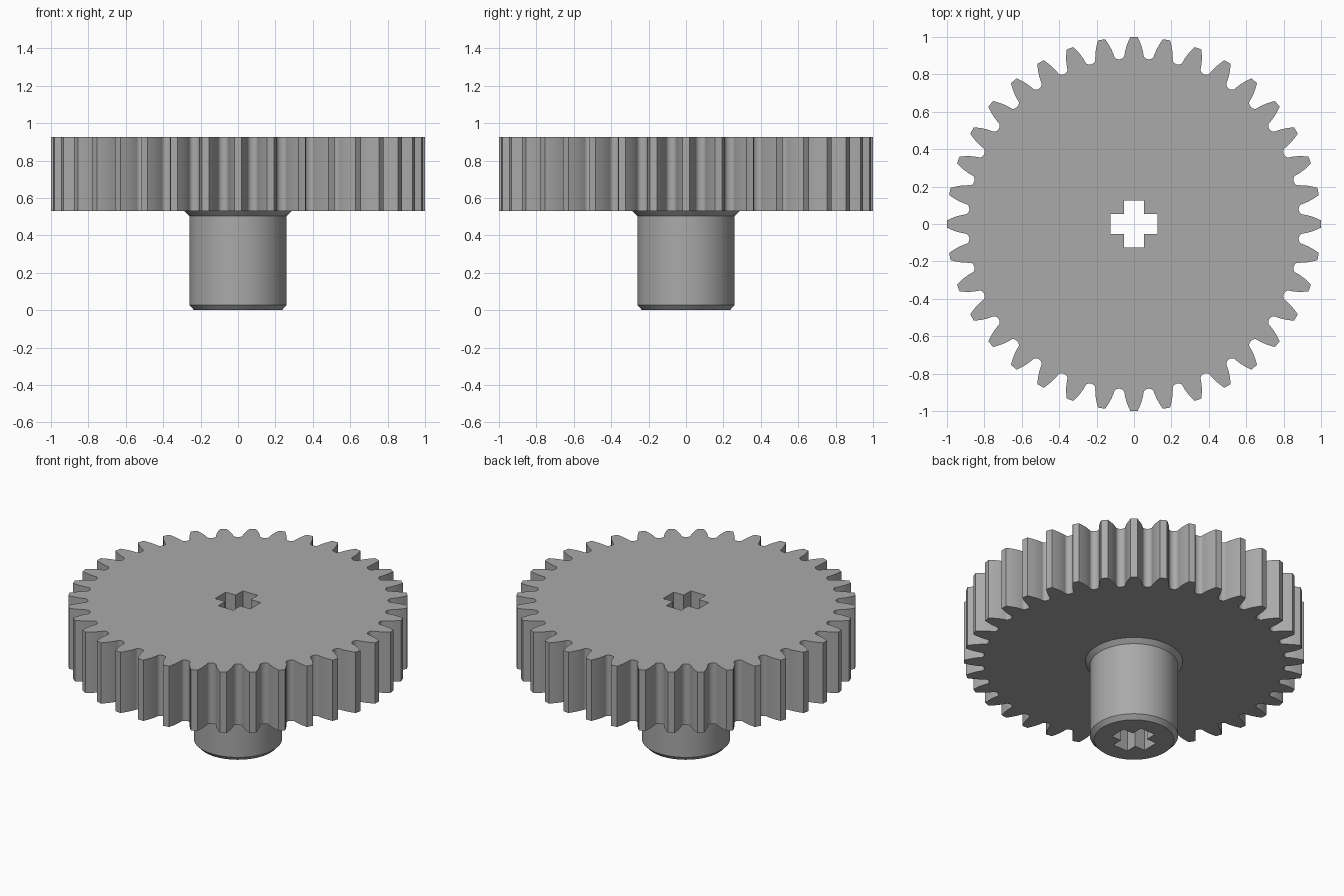
import bpy
import bmesh
from math import pi, sin, cos, tan, acos, radians

if "Cube" in bpy.data.objects:
    bpy.data.objects.remove(bpy.data.objects["Cube"], do_unlink=True)

TEETH = 36
TIP, PITCH, FLANK_END, ROOT = 1.0, 0.947, 0.905, 0.884
GEAR_BOTTOM, GEAR_TOP = 0.53, 0.925
HUB_STEPS = 64

grey = bpy.data.materials.new("plain grey")
grey.use_nodes = True
COLOUR = (0.4, 0.4, 0.4, 1)
grey.diffuse_color = COLOUR
grey.node_tree.nodes["Principled BSDF"].inputs["Base Color"].default_value = COLOUR


def involute(angle):
    return tan(angle) - angle


def half_angle(r):
    """Half the angular thickness of a tooth at radius r."""
    pressure = radians(20)
    base = PITCH * cos(pressure)
    return pi / (2 * TEETH) + involute(pressure) - involute(acos(base / r))


def gear_outline():
    # Half a tooth, from tip corner down the flank to the rounded root
    half = []
    for i in range(6):
        r = TIP + (FLANK_END - TIP) * i / 5
        half.append((half_angle(r), r))
    start, gap = half[-1][0], pi / TEETH
    for i in range(1, 6):
        t = i / 5 * pi / 2
        half.append((gap - (gap - start) * cos(t),
                     FLANK_END - (FLANK_END - ROOT) * sin(t)))
    tooth = [(-a, r) for a, r in reversed(half[:-1])] + half
    points = []
    for k in range(TEETH):
        turn = pi / 2 + k * 2 * pi / TEETH
        points += [(r * cos(turn + a), r * sin(turn + a)) for a, r in tooth]
    return points


def circle(r):
    return [(r * cos(2 * pi * i / HUB_STEPS), r * sin(2 * pi * i / HUB_STEPS))
            for i in range(HUB_STEPS)]


def cross(long=0.126, short=0.054):
    quarter = [(long, -short), (long, short), (short, short)]
    points = []
    for _ in range(4):
        points += quarter
        quarter = [(-y, x) for x, y in quarter]
    return points


def ring(bm, points, z):
    verts = [bm.verts.new((x, y, z)) for x, y in points]
    for i, v in enumerate(verts):
        bm.edges.new((v, verts[i - 1]))
    return verts


def bridge(bm, low, high):
    for i in range(len(low)):
        bm.faces.new((low[i - 1], low[i], high[i], high[i - 1]))


def plate(bm, outer, inner):
    """Flat face between an outer loop and a hole."""
    edges = [bm.edges.get((loop[i - 1], loop[i]))
             for loop in (outer, inner) for i in range(len(loop))]
    made = bmesh.ops.triangle_fill(bm, edges=edges, use_beauty=True)
    faces = [f for f in made["geom"] if isinstance(f, bmesh.types.BMFace)]
    bmesh.ops.dissolve_limit(bm, angle_limit=0.01, verts=[], edges=list(
        {e for f in faces for e in f.edges if all(x in faces for x in e.link_faces)}))


def finish(bm, name):
    bmesh.ops.recalc_face_normals(bm, faces=bm.faces)
    mesh = bpy.data.meshes.new(name)
    bm.to_mesh(mesh)
    bm.free()
    mesh.materials.append(grey)
    obj = bpy.data.objects.new(name, mesh)
    bpy.context.collection.objects.link(obj)
    bpy.ops.object.select_all(action="DESELECT")
    obj.select_set(True)
    bpy.context.view_layer.objects.active = obj
    bpy.ops.object.shade_smooth_by_angle(angle=radians(25))
    return obj


# One continuous solid: chamfered hub, toothed wheel and cross-shaped bore
bm = bmesh.new()
hub = [ring(bm, circle(r), z) for r, z in
       ((0.235, 0), (0.26, 0.027), (0.26, 0.503), (0.287, GEAR_BOTTOM))]
for low, high in zip(hub, hub[1:]):
    bridge(bm, low, high)
outline = gear_outline()
rim_low, rim_high = ring(bm, outline, GEAR_BOTTOM), ring(bm, outline, GEAR_TOP)
bridge(bm, rim_low, rim_high)
bore_low, bore_high = ring(bm, cross(), 0), ring(bm, cross(), GEAR_TOP)
bridge(bm, bore_low, bore_high)
plate(bm, hub[0], bore_low)
plate(bm, rim_low, hub[-1])
plate(bm, rim_high, bore_high)
finish(bm, "gear_wheel_with_hub")
